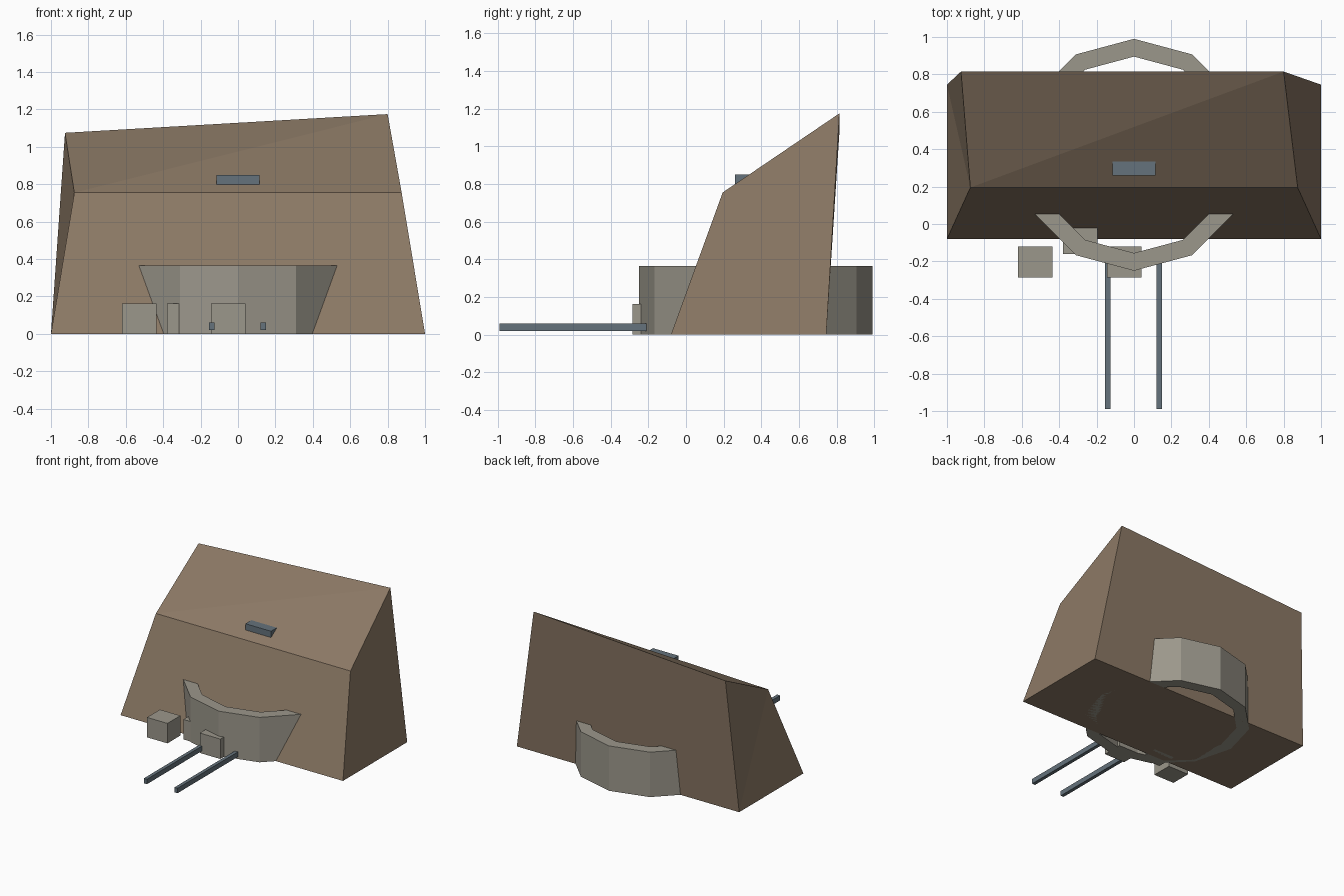
import bpy, math

if "Cube" in bpy.data.objects:
    bpy.data.objects.remove(bpy.data.objects["Cube"])


def material(name, color):
    m = bpy.data.materials.new(name)
    m.diffuse_color = (*color, 1)
    m.use_nodes = True
    m.node_tree.nodes["Principled BSDF"].inputs["Base Color"].default_value = m.diffuse_color
    return m


EARTH = material("earth", (0.26, 0.19, 0.13))
STONE = material("stone", (0.33, 0.31, 0.26))
STEEL = material("steel", (0.13, 0.17, 0.20))


def mesh_object(name, verts, faces, mat):
    me = bpy.data.meshes.new(name)
    me.from_pydata(verts, [], faces)
    me.materials.append(mat)
    ob = bpy.data.objects.new(name, me)
    bpy.context.collection.objects.link(ob)
    return ob


def box(name, lo, hi, mat):
    bpy.ops.mesh.primitive_cube_add(size=1, location=[(a + b) / 2 for a, b in zip(lo, hi)])
    ob = bpy.context.object
    ob.name = name
    ob.scale = [b - a for a, b in zip(lo, hi)]
    bpy.ops.object.transform_apply(location=False, rotation=False, scale=True)
    ob.data.materials.append(mat)
    return ob


# hillside: sloped front, folded top, leaning back
hill = [(-1, -0.08, 0), (1, -0.08, 0), (1, 0.745, 0), (-1, 0.745, 0),
        (-0.875, 0.195, 0.755), (0.875, 0.195, 0.755),
        (0.8, 0.815, 1.175), (-0.925, 0.815, 1.075)]
mesh_object("hillside", hill,
            [(0, 3, 2, 1), (0, 1, 5, 4), (4, 5, 6), (4, 6, 7),
             (1, 2, 6, 5), (2, 3, 7, 6), (0, 4, 3), (3, 4, 7)], EARTH)

# twelve-sided ring wall running through the hillside
N, CY, TOP = 12, 0.37, 0.365
verts, faces = [], []
for i in range(N):
    a = math.tau * i / N
    for r, z in ((0.62, 0), (0.62, TOP), (0.525, TOP), (0.525, 0)):
        verts.append((r * math.cos(a), CY + r * math.sin(a), z))
    j = (i + 1) % N
    for k in range(4):
        n = (k + 1) % 4
        faces.append((4 * i + k, 4 * j + k, 4 * j + n, 4 * i + n))
mesh_object("ring_wall", verts, faces, STONE)

# loose stone blocks in front of the wall
for i, (x, y) in enumerate([(-0.527, -0.202), (-0.287, -0.078), (-0.052, -0.202)]):
    box(f"stone_block_{i + 1}", (x - 0.092, y - 0.083, 0), (x + 0.092, y + 0.083, 0.162), STONE)

# pair of rails leading out of the wall
for side, x in (("left", -0.14), ("right", 0.135)):
    box(f"rail_{side}", (x - 0.014, -0.99, 0.02), (x + 0.014, -0.16, 0.06), STEEL)

# small vent bedded in the upper slope
box("slope_vent", (-0.115, 0.26, 0.76), (0.115, 0.38, 0.85), STEEL)
